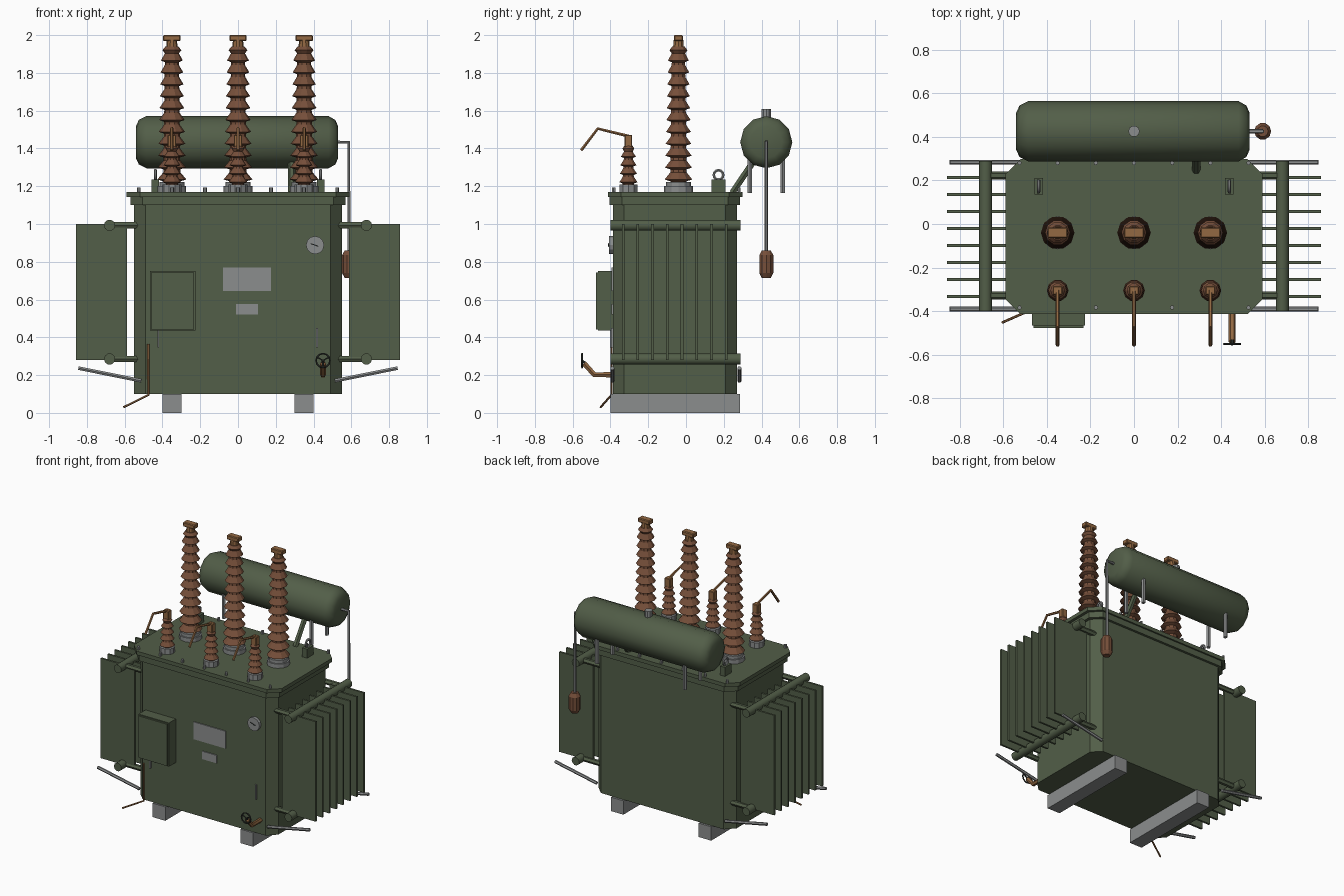
import bpy, bmesh, math
from mathutils import Matrix, Vector

if "Cube" in bpy.data.objects:
    bpy.data.objects.remove(bpy.data.objects["Cube"])

def mat(name, rgb):
    m = bpy.data.materials.new(name)
    m.diffuse_color = (*rgb, 1)
    m.use_nodes = True
    m.node_tree.nodes["Principled BSDF"].inputs["Base Color"].default_value = m.diffuse_color
    return m

GREEN = mat("tank_green", (0.085, 0.112, 0.065))
GREY = mat("galvanised_grey", (0.26, 0.27, 0.27))
BROWN = mat("brown_porcelain", (0.18, 0.078, 0.042))
COPPER = mat("copper", (0.29, 0.14, 0.055))
DARK = mat("dark_metal", (0.03, 0.035, 0.03))

def finish(bm, name, material, smooth=None):
    bmesh.ops.recalc_face_normals(bm, faces=bm.faces)
    me = bpy.data.meshes.new(name)
    bm.to_mesh(me)
    bm.free()
    me.materials.append(material)
    if smooth:
        me.shade_smooth()
        me.set_sharp_from_angle(angle=math.radians(smooth))
    ob = bpy.data.objects.new(name, me)
    bpy.context.collection.objects.link(ob)
    return ob

def box(name, x, y, z, material, bevel=0):
    """Box from (min, max) pairs."""
    bm = bmesh.new()
    bmesh.ops.create_cube(bm, size=1)
    for v in bm.verts:
        v.co = [(a + b) / 2 + c * (b - a) for c, (a, b) in zip(v.co, (x, y, z))]
    if bevel:
        bmesh.ops.bevel(bm, geom=bm.edges[:], offset=bevel, segments=1, affect='EDGES')
    return finish(bm, name, material)

def slab(name, hx, y0, y1, z0, z1, c, material):
    """Upright prism with chamfered corners."""
    pts = [(-hx + c, y0), (hx - c, y0), (hx, y0 + c), (hx, y1 - c),
           (hx - c, y1), (-hx + c, y1), (-hx, y1 - c), (-hx, y0 + c)]
    bm = bmesh.new()
    f = bm.faces.new([bm.verts.new((x, y, z0)) for x, y in pts])
    ext = bmesh.ops.extrude_face_region(bm, geom=[f])
    top = [v for v in ext['geom'] if isinstance(v, bmesh.types.BMVert)]
    bmesh.ops.translate(bm, verts=top, vec=(0, 0, z1 - z0))
    return finish(bm, name, material)

def lathe(name, profile, loc, material, sides=10, axis='Z', smooth=None):
    """Revolve (radius, height) points about an axis through loc."""
    bm = bmesh.new()
    rings = []
    for r, h in profile:
        rings.append([bm.verts.new((r * math.cos(2 * math.pi * i / sides),
                                    r * math.sin(2 * math.pi * i / sides), h))
                      for i in range(sides)])
    for a, b in zip(rings, rings[1:]):
        for i in range(sides):
            j = (i + 1) % sides
            bm.faces.new((a[i], a[j], b[j], b[i]))
    bm.faces.new(rings[0])
    bm.faces.new(rings[-1])
    rot = {'Z': Matrix(), 'X': Matrix.Rotation(math.pi / 2, 4, 'Y'),
           'Y': Matrix.Rotation(-math.pi / 2, 4, 'X')}[axis]
    bm.transform(Matrix.Translation(loc) @ rot)
    return finish(bm, name, material, smooth)

def tube(name, pts, r, material, closed=False):
    """Round bar along a path, turned into a mesh."""
    cu = bpy.data.curves.new(name, 'CURVE')
    cu.dimensions = '3D'
    cu.bevel_depth, cu.bevel_resolution, cu.use_fill_caps = r, 1, True
    sp = cu.splines.new('POLY')
    sp.points.add(len(pts) - 1)
    for p, q in zip(sp.points, pts):
        p.co = (*q, 1)
    sp.use_cyclic_u = closed
    tmp = bpy.data.objects.new(name + "_path", cu)
    bpy.context.collection.objects.link(tmp)
    dg = bpy.context.evaluated_depsgraph_get()
    bm = bmesh.new()
    me = bpy.data.meshes.new_from_object(tmp.evaluated_get(dg))
    bm.from_mesh(me)
    bpy.data.objects.remove(tmp)
    bpy.data.meshes.remove(me)
    return finish(bm, name, material, 50)

def circle(c, r, n, u, v):
    return [Vector(c) + r * (math.cos(2 * math.pi * i / n) * Vector(u)
            + math.sin(2 * math.pi * i / n) * Vector(v)) for i in range(n)]

# Tank, rim and lid
slab("tank", 0.55, -0.387, 0.27, 0.10, 1.12, 0.06, GREEN)
slab("tank_rim", 0.57, -0.405, 0.287, 1.10, 1.145, 0.065, GREEN)
slab("lid", 0.59, -0.413, 0.298, 1.143, 1.17, 0.07, GREEN)
for i in range(7):
    for y in (-0.383, 0.28):
        lathe("lid_bolt", [(0.01, 1.165), (0.01, 1.192)], (-0.525 + 0.175 * i, y, 0), GREY, 6)

for s in (-1, 1):
    # Skids
    box("skid", sorted((s * 0.30, s * 0.40)), (-0.40, 0.285), (0, 0.10), GREY)
    # Radiator fins, headers and feed pipes
    for i in range(8):
        y = -0.06 + (i - 3.5) * 0.078
        box("radiator_fin", sorted((s * 0.587, s * 0.857)), (y - 0.007, y + 0.007), (0.28, 1.0), GREEN)
    for z in (0.285, 0.993):
        lathe("radiator_header", [(0.03, -0.40), (0.03, 0.288)], (s * 0.68, 0, z), GREEN, 10, 'Y', 40)
        for y in (-0.328, 0.222):
            tube("radiator_pipe", [(s * 0.52, y, z), (s * 0.68, y, z)], 0.019, GREEN)
    # Slanted brace bars
    for y in (-0.39, 0.283):
        tube("brace_bar", [(s * 0.512, y, 0.17), (s * 0.845, y, 0.237)], 0.011, GREY)
    # Lifting lugs
    box("lug_block", (s * 0.437 - 0.02, s * 0.437 + 0.02), (0.135, 0.21), (1.165, 1.235), GREEN)
    tube("lug_ring", circle((s * 0.437, 0.172, 1.26), 0.025, 12, (0, 1, 0), (0, 0, 1)), 0.008, GREY, True)
    # Conservator posts
    for y in (0.338, 0.512):
        tube("conservator_post", [(s * 0.35, y, 1.165), (s * 0.35, y, 1.36)], 0.014, GREY)

# Conservator with filler cap and feed pipe
lathe("conservator", [(0.085, -0.54), (0.118, -0.525), (0.138, -0.485), (0.138, 0.48),
                      (0.118, 0.515), (0.085, 0.53)], (0, 0.425, 1.433), GREEN, 12, 'X', 40)
lathe("filler_cap", [(0.026, 1.55), (0.026, 1.61)], (0, 0.425, 0), GREY, 10)
tube("conservator_feed_pipe", [(0.285, 0.245, 1.165), (0.285, 0.275, 1.21), (0.285, 0.35, 1.32)], 0.019, GREEN)

# Breather and its pipe
tube("breather_pipe", [(0.51, 0.425, 1.433), (0.587, 0.425, 1.433), (0.587, 0.425, 0.85)], 0.01, GREY)
lathe("breather", [(0.025, 0.715), (0.039, 0.74), (0.039, 0.835), (0.025, 0.86)], (0.59, 0.425, 0), BROWN, 10)

# Bushings
def sheds(z0, pitch, n, r0, r1, core):
    prof = [(core, z0)]
    for i in range(n):
        t = i / (n - 1)
        r, c, z = r0 + (r1 - r0) * t, core - 0.008 * t, z0 + pitch * i
        prof += [(c, z + 0.1 * pitch), (r, z + 0.25 * pitch), (c, z + 0.85 * pitch)]
    return prof

for x in (-0.35, 0, 0.35):
    y = -0.04
    lathe("high_voltage_base", [(0.076, 1.165), (0.076, 1.20), (0.066, 1.20), (0.066, 1.222)], (x, y, 0), GREY, 12)
    lathe("high_voltage_bushing", sheds(1.22, 0.063, 11, 0.077, 0.058, 0.045)
          + [(0.05, 1.92), (0.034, 1.94)], (x, y, 0), BROWN, 10)
    lathe("high_voltage_neck", [(0.03, 1.93), (0.027, 1.975)], (x, y, 0), COPPER, 10)
    box("high_voltage_terminal", (x - 0.046, x + 0.046), (y - 0.024, y + 0.024), (1.968, 2.0), COPPER, 0.005)
    y = -0.305
    lathe("low_voltage_base", [(0.05, 1.165), (0.05, 1.21)], (x, y, 0), GREY, 10)
    lathe("low_voltage_bushing", sheds(1.21, 0.045, 4, 0.05, 0.042, 0.032)
          + [(0.033, 1.40), (0.022, 1.415)], (x, y, 0), BROWN, 10)
    box("low_voltage_terminal", (x - 0.022, x + 0.022), (y - 0.02, y + 0.02), (1.405, 1.472), COPPER, 0.004)
    tube("low_voltage_lead", [(x, y + 0.01, 1.463), (x, -0.467, 1.505), (x, -0.555, 1.39)], 0.009, COPPER)

# Control box and door
box("control_box", (-0.467, -0.225), (-0.465, -0.38), (0.435, 0.75), GREEN)
box("control_box_door", (-0.46, -0.232), (-0.477, -0.46), (0.442, 0.743), GREEN)
box("control_box_conduit", (-0.427, -0.417), (-0.402, -0.38), (0.345, 0.44), GREY)
box("level_strip", (0.413, 0.423), (-0.398, -0.38), (0.345, 0.45), GREY)

# Plates and gauge
box("rating_plate", (-0.08, 0.175), (-0.394, -0.386), (0.645, 0.77), GREY)
box("small_plate", (-0.01, 0.105), (-0.394, -0.386), (0.52, 0.577), GREY)
lathe("gauge", [(0.048, -0.408), (0.048, -0.38)], (0.408, 0, 0.888), GREY, 12, 'Y')
tube("gauge_needle", [(0.385, -0.409, 0.896), (0.425, -0.409, 0.882)], 0.003, DARK)

# Earth wire
tube("earth_wire", [(-0.475, -0.395, 0.365), (-0.475, -0.395, 0.095), (-0.605, -0.452, 0.03)], 0.006, COPPER)

# Drain valve with hand wheel
tube("drain_valve_pipe", [(0.45, -0.37, 0.202), (0.45, -0.485, 0.202), (0.45, -0.54, 0.262)], 0.016, COPPER)
wheel = (0.45, -0.55, 0.277)
tube("valve_wheel", circle(wheel, 0.037, 12, (1, 0, 0), (0, 0, 1)), 0.005, DARK, True)
for p in circle(wheel, 0.037, 3, (0, 0, -1), (1, 0, 0)):
    tube("valve_spoke", [wheel, p], 0.004, DARK)
tube("valve_stem", [(0.45, -0.53, 0.262), (0.45, -0.553, 0.277)], 0.008, DARK)
